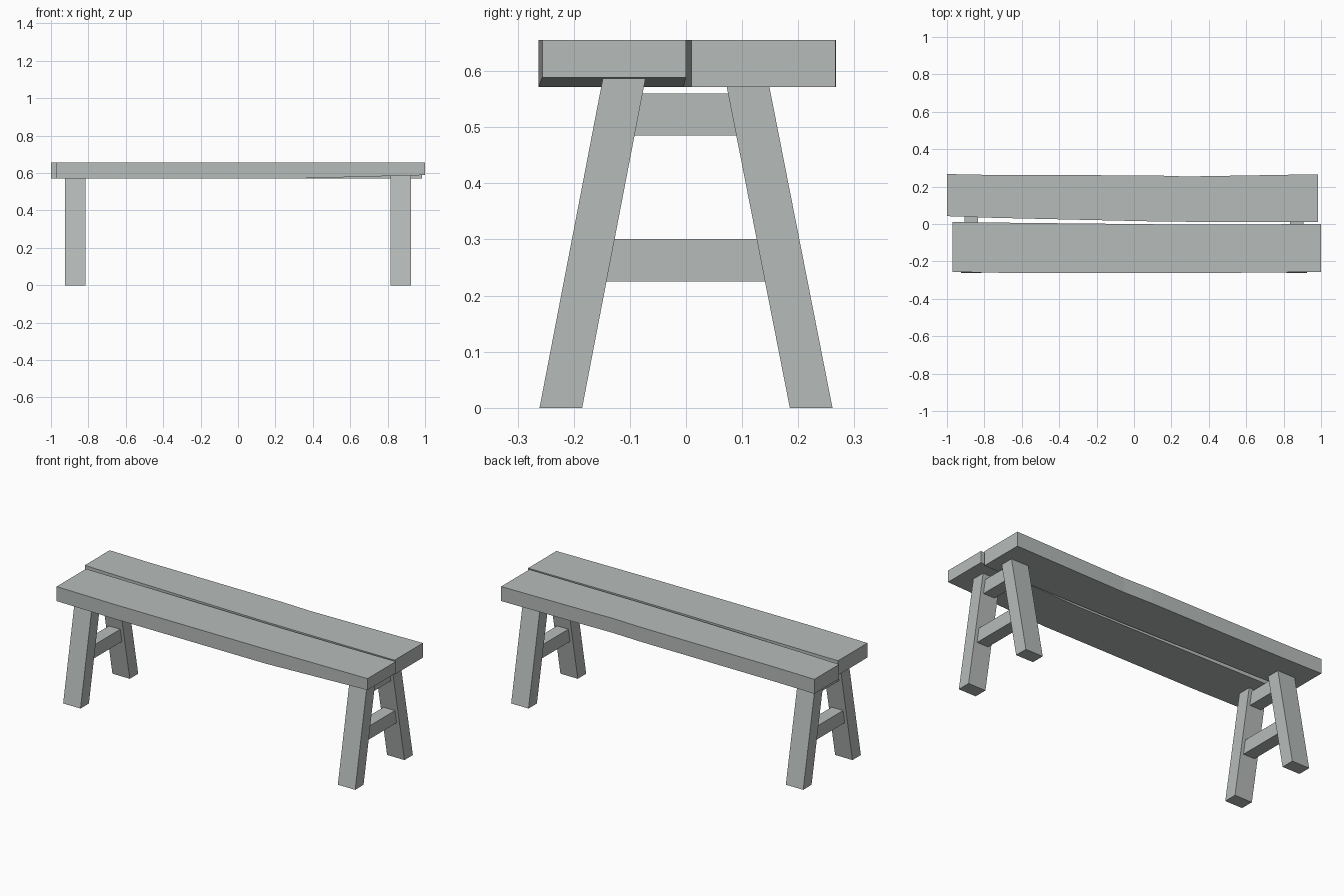
import bpy
import bmesh

old = bpy.data.objects.get("Cube")
if old:
    bpy.data.objects.remove(old, do_unlink=True)

# Single weathered wood colour
wood = bpy.data.materials.new("weathered grey wood")
wood.use_nodes = True
colour = (0.47, 0.50, 0.485, 1)
wood.diffuse_color = colour
wood.node_tree.nodes["Principled BSDF"].inputs["Base Color"].default_value = colour


def loft(name, sections):
    """Join matching four-corner sections into a closed flat-faced beam."""
    bm = bmesh.new()
    rings = [[bm.verts.new(p) for p in s] for s in sections]
    for a, b in zip(rings, rings[1:]):
        for i in range(4):
            j = (i + 1) % 4
            bm.faces.new((a[i], a[j], b[j], b[i]))
    bm.faces.new(rings[0])
    bm.faces.new(rings[-1])
    bmesh.ops.recalc_face_normals(bm, faces=bm.faces)
    mesh = bpy.data.meshes.new(name)
    bm.to_mesh(mesh)
    bm.free()
    mesh.materials.append(wood)
    obj = bpy.data.objects.new(name, mesh)
    bpy.context.collection.objects.link(obj)


def plank(name, stations, top=0.655):
    """Uneven plank from stations of x, front y, back y and underside z."""
    loft(name, [[(x, a, z), (x, b, z), (x, b, top), (x, a, top)]
                for x, a, b, z in stations])


def slab(x, half, y0, y1, z):
    return [(x - half, y0, z), (x + half, y0, z), (x + half, y1, z), (x - half, y1, z)]


# Seat planks with slightly wandering edges
plank("front_seat_plank", [(-0.97, -0.256, 0.01, 0.572), (-0.6, -0.263, 0.006, 0.572),
                           (0.36, -0.263, -0.004, 0.572), (1.0, -0.256, 0.0, 0.589)])
plank("back_seat_plank", [(-1.0, 0.267, 0.042, 0.572), (-0.75, 0.262, 0.033, 0.572),
                          (0.1, 0.26, 0.014, 0.572), (0.28, 0.254, 0.012, 0.572),
                          (0.985, 0.266, 0.01, 0.572)])

# Two trestles: splayed legs joined by a lower and an upper rail
for end, x in (("right", -0.87), ("left", 0.87)):
    for side, s, top in (("front", -1, 0.588), ("back", 1, 0.575)):
        foot, head = 0.223 * s, 0.11 * s
        loft(f"{end}_{side}_leg", [slab(x, 0.055, foot - 0.038, foot + 0.038, 0),
                                   slab(x, 0.055, head - 0.038, head + 0.038, top)])
    for part, z0, z1, wide, narrow in (("lower_rail", 0.225, 0.301, 0.144, 0.129),
                                       ("upper_rail", 0.485, 0.56, 0.094, 0.08)):
        loft(f"{end}_{part}", [slab(x, 0.036, -wide, wide, z0),
                               slab(x, 0.036, -narrow, narrow, z1)])
